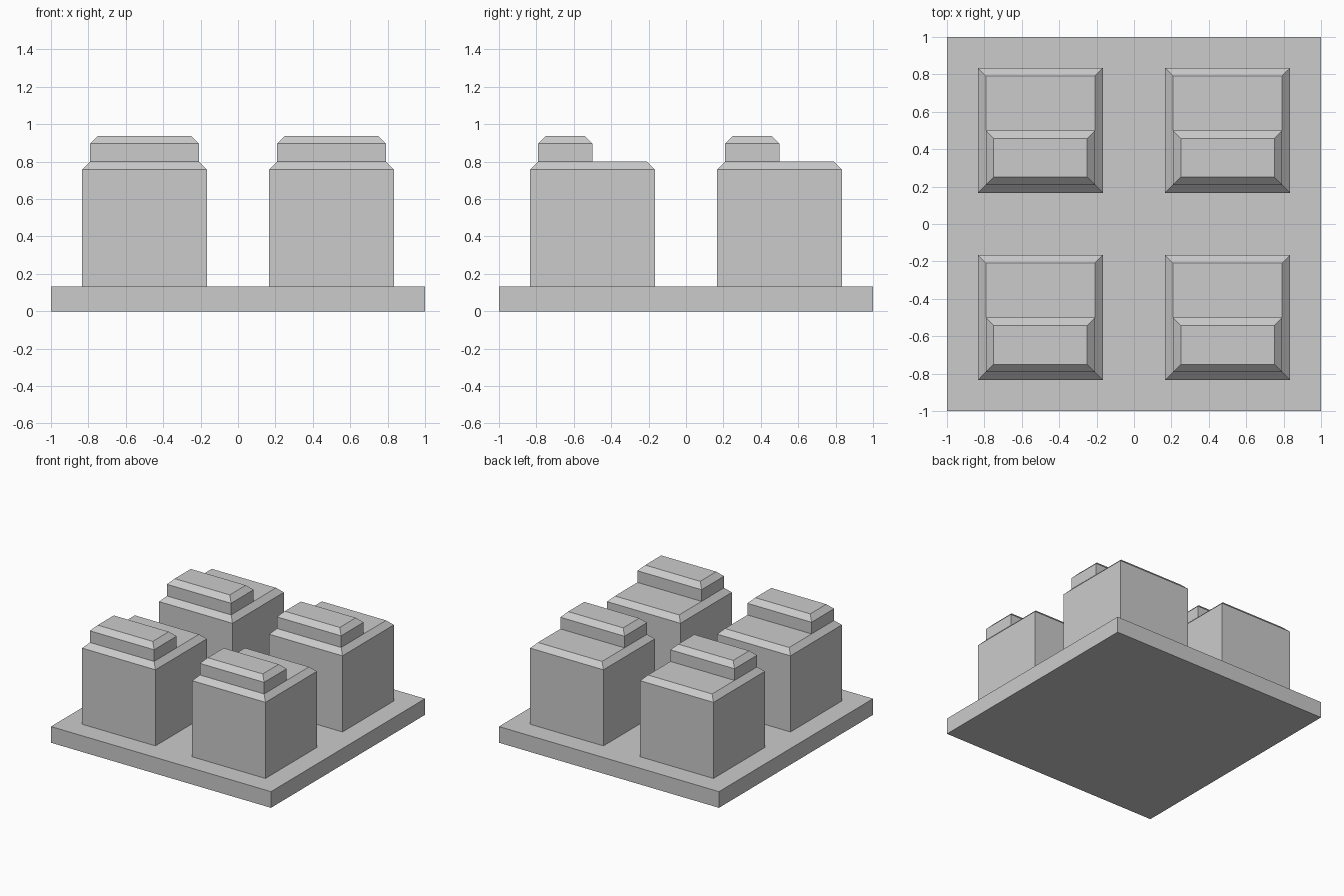
import bpy, bmesh

if "Cube" in bpy.data.objects:
    bpy.data.objects.remove(bpy.data.objects["Cube"])

CH = 0.0417  # chamfer size


def solid(name, x0, x1, y0, y1, z0, z1, chamfer=0.0):
    """Box with an optional chamfer around its top edge."""
    levels = [(z0, 0.0), (z1 - chamfer, 0.0)]
    if chamfer:
        levels.append((z1, chamfer))
    bm = bmesh.new()
    rings = [[bm.verts.new(p) for p in (
        (x0 + i, y0 + i, z), (x1 - i, y0 + i, z),
        (x1 - i, y1 - i, z), (x0 + i, y1 - i, z))] for z, i in levels]
    bm.faces.new(rings[0])
    bm.faces.new(rings[-1])
    for a, b in zip(rings, rings[1:]):
        for k in range(4):
            n = (k + 1) % 4
            bm.faces.new((a[k], a[n], b[n], b[k]))
    bmesh.ops.recalc_face_normals(bm, faces=bm.faces)
    mesh = bpy.data.meshes.new(name)
    bm.to_mesh(mesh)
    bm.free()
    obj = bpy.data.objects.new(name, mesh)
    bpy.context.collection.objects.link(obj)
    return obj


# Base slab
solid("base_plate", -1, 1, -1, 1, 0, 0.133)

# Four chamfered blocks, each with a raised step along its front half
for row, cy in (("front", -0.5), ("back", 0.5)):
    for side, cx in (("left", -0.5), ("right", 0.5)):
        h = 0.3333
        solid(f"{row}_{side}_block", cx - h, cx + h, cy - h, cy + h,
              0.133, 0.8, CH)
        t = h - CH
        solid(f"{row}_{side}_step", cx - t, cx + t, cy - t, cy,
              0.8, 0.9375, CH)
